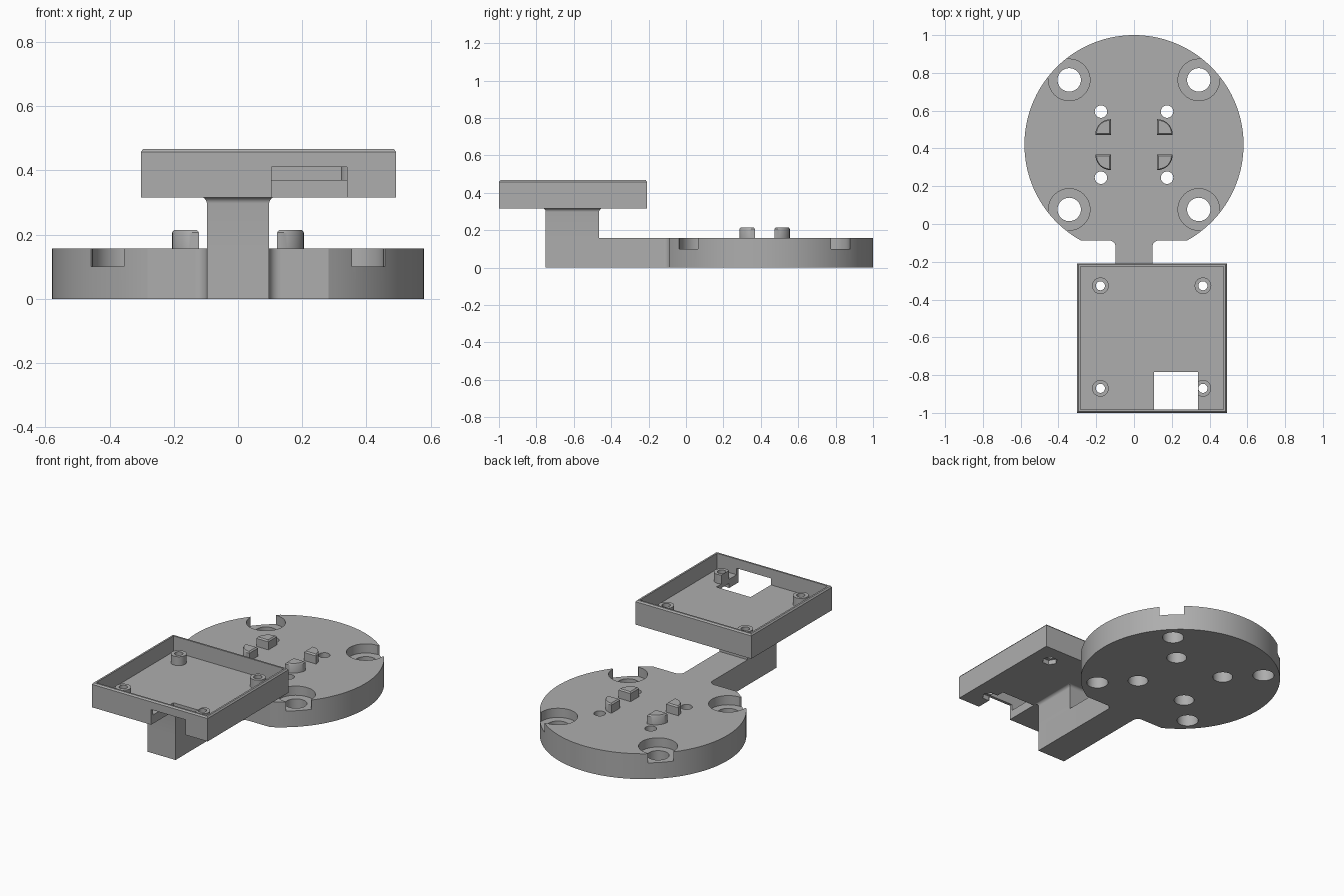
import bpy
import bmesh
from math import sin, cos, pi, asin, radians
from mathutils import Vector

if "Cube" in bpy.data.objects:
    bpy.data.objects.remove(bpy.data.objects["Cube"])

grey = bpy.data.materials.new("plain grey")
grey.use_nodes = True
grey.diffuse_color = (0.42, 0.42, 0.42, 1)
grey.node_tree.nodes["Principled BSDF"].inputs["Base Color"].default_value = (0.42, 0.42, 0.42, 1)


def loft(name, rings):
    """Solid from a stack of matching outlines [(points, z), ...]."""
    bm = bmesh.new()
    rows = [[bm.verts.new((x, y, z)) for x, y in pts] for pts, z in rings]
    for a, b in zip(rows, rows[1:]):
        for i in range(len(a)):
            j = (i + 1) % len(a)
            bm.faces.new((a[i], a[j], b[j], b[i]))
    bm.faces.new(rows[0][::-1])
    bm.faces.new(rows[-1])
    bmesh.ops.recalc_face_normals(bm, faces=bm.faces)
    mesh = bpy.data.meshes.new(name)
    bm.to_mesh(mesh)
    bm.free()
    mesh.materials.append(grey)
    obj = bpy.data.objects.new(name, mesh)
    bpy.context.collection.objects.link(obj)
    return obj


def prism(name, pts, z0, z1):
    return loft(name, [(pts, z0), (pts, z1)])


def arc(cx, cy, r, a0, a1, n):
    return [(cx + r * cos(a0 + (a1 - a0) * i / n), cy + r * sin(a0 + (a1 - a0) * i / n))
            for i in range(n + 1)]


def circle(cx, cy, r, n=40):
    return arc(cx, cy, r, 0, 2 * pi, n)[:-1]


def rect(x0, x1, y0, y1, grow=0.0):
    return [(x0 - grow, y0 - grow), (x1 + grow, y0 - grow),
            (x1 + grow, y1 + grow), (x0 - grow, y1 + grow)]


def cut(obj, pts, z0, z1):
    tool = prism("cutter", pts, z0, z1)
    tool.hide_render = True
    mod = obj.modifiers.new("cut", "BOOLEAN")
    mod.operation, mod.solver, mod.object = "DIFFERENCE", "EXACT", tool
    select(obj)
    bpy.ops.object.modifier_apply(modifier=mod.name)
    bpy.data.objects.remove(tool)


def select(obj):
    bpy.ops.object.select_all(action="DESELECT")
    obj.select_set(True)
    bpy.context.view_layer.objects.active = obj


def smooth(obj):
    select(obj)
    bpy.ops.object.shade_smooth_by_angle(angle=radians(30))


# Round base with a flat front edge
R, CY, TOP, FLAT = 0.58, 0.42, 0.157, -0.087
a = asin((FLAT - CY) / R)
base = prism("round_base", arc(0, CY, R, a, pi - a, 120), 0, TOP)
corners = [(sx, sy) for sx in (-1, 1) for sy in (-1, 1)]
for sx, sy in corners:
    # Corner bolt hole, counterbore and notch through the rim
    x, y = 0.343 * sx, CY + 0.343 * sy
    cut(base, circle(x, y, 0.062), -0.1, 0.3)
    cut(base, circle(x, y, 0.11), 0.1, 0.3)
    out, side = Vector((sx, sy)).normalized(), Vector((-sy, sx)).normalized()
    c = Vector((x, y))
    notch = [c + out * u + side * v
             for u, v in ((0.05, -0.073), (0.2, -0.073), (0.2, 0.073), (0.05, 0.073))]
    cut(base, [tuple(p) for p in notch], 0.1, 0.3)
    # Inner screw hole, wider from below
    x, y = 0.175 * sx, CY + 0.175 * sy
    cut(base, circle(x, y, 0.033), -0.1, 0.3)
    cut(base, circle(x, y, 0.058), -0.1, 0.1)
smooth(base)

# Quarter-round locating pegs
for sx, sy in corners:
    def quarter(inset):
        pts = [(inset, inset)] + arc(inset, inset, 0.083 - 2 * inset, 0, pi / 2, 12)
        return [(sx * (0.122 + u), CY + sy * (0.052 + v)) for u, v in pts]
    smooth(loft("locating_peg", [(quarter(0), TOP - 0.01), (quarter(0), 0.207),
                                 (quarter(0.007), 0.215)]))

# Arm with fillets where it meets the base
W, F = 0.097, 0.035
right = arc(W + F, FLAT - F, F, pi, pi / 2, 8)
half = [(W, -0.75)] + right + [(W + F, FLAT + 0.01)]
outline = half + [(-x, y) for x, y in reversed(half)]
smooth(prism("arm", outline, 0, TOP))

# Upright post flaring into the tray
rings = [(rect(-W, W, -0.75, -0.465), TOP - 0.01)]
for i in range(7):
    t = i / 6 * pi / 2
    rings.append((rect(-W, W, -0.75, -0.465, 0.02 * (1 - cos(t))), 0.297 + 0.02 * sin(t)))
smooth(loft("post", rings))

# Open tray with a chamfered rim
X0, X1, Y0, Y1 = -0.302, 0.492, -1.0, -0.208
Z0, FLOOR, RIM = 0.316, 0.37, 0.467
tray = loft("tray", [(rect(X0, X1, Y0, Y1), Z0), (rect(X0, X1, Y0, Y1), RIM - 0.009),
                     (rect(X0, X1, Y0, Y1, -0.007), RIM)])
cut(tray, rect(X0, X1, Y0, Y1, -0.018), FLOOR, 0.6)
posts = [(x, y) for x in (-0.178, 0.365) for y in (-0.87, -0.327)]
opening = rect(0.105, 0.34, -1.1, -0.783)
cut(tray, opening, 0.2, 0.41)
for x, y in posts:
    # Screw hole with a hexagonal nut pocket below
    cut(tray, circle(x, y, 0.024, 24), 0.2, 0.6)
    cut(tray, circle(x, y, 0.045, 6), 0.2, 0.345)

# Standoffs inside the tray
for x, y in posts:
    stand = prism("standoff", circle(x, y, 0.044, 32), FLOOR - 0.005, 0.425)
    cut(stand, circle(x, y, 0.024, 24), 0.2, 0.6)
    cut(stand, opening, 0.2, 0.6)
    smooth(stand)
smooth(tray)
